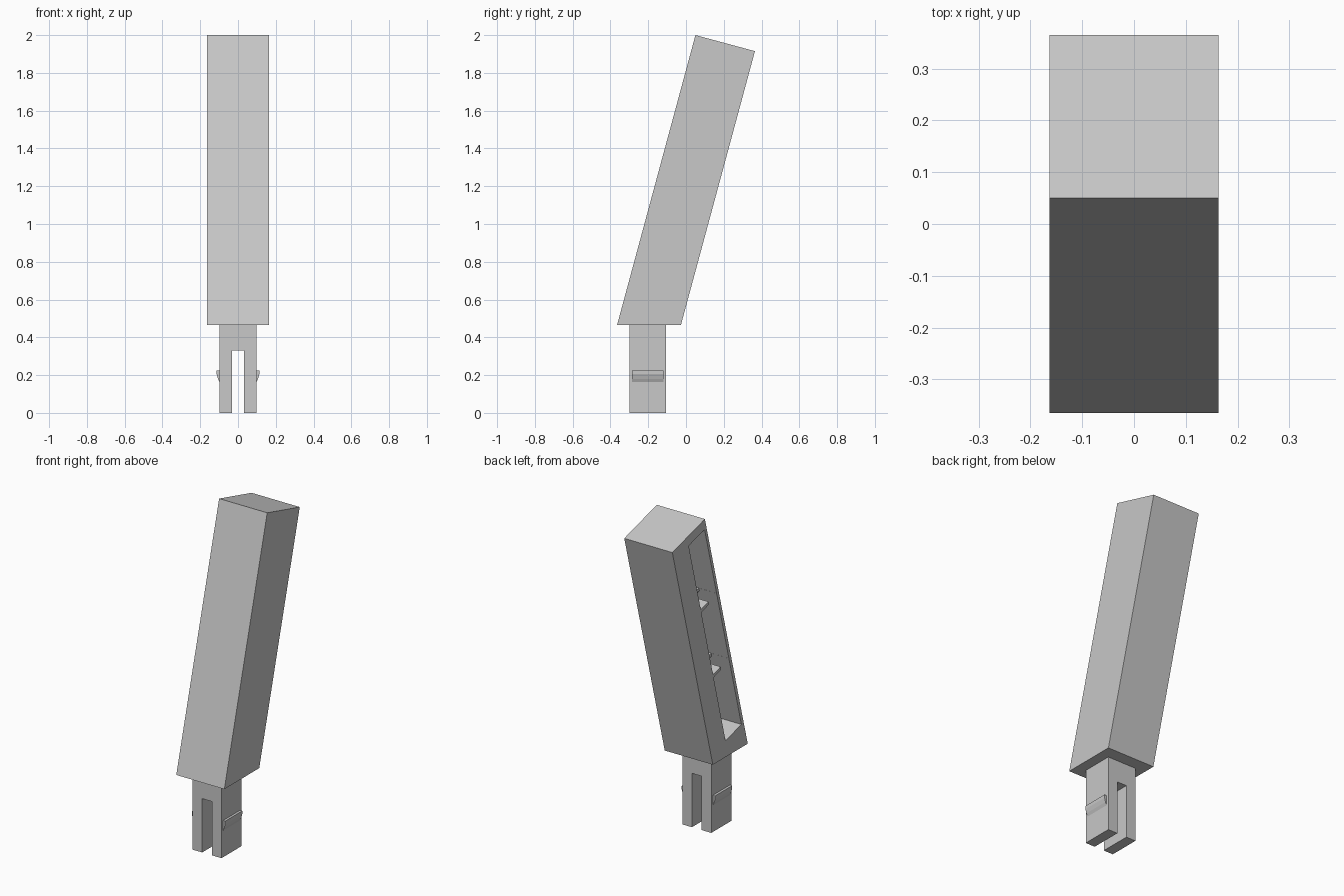
import bpy, bmesh
from math import sin, cos, radians

cube = bpy.data.objects.get("Cube")
if cube:
    bpy.data.objects.remove(cube, do_unlink=True)

grey = bpy.data.materials.new("light_grey_plastic")
grey.use_nodes = True
colour = (0.58, 0.58, 0.58, 1)
grey.diffuse_color = colour
grey.node_tree.nodes["Principled BSDF"].inputs["Base Color"].default_value = colour

TILT = radians(15)
HALF = 0.163


def prism(name, points, start, end, axis):
    """Extrude a profile along x (points are y, z) or along y (points are x, z)."""
    def place(p, t):
        return (t, p[0], p[1]) if axis == "x" else (p[0], t, p[1])
    bm = bmesh.new()
    face = bm.faces.new([bm.verts.new(place(p, start)) for p in points])
    moved = bmesh.ops.extrude_face_region(bm, geom=[face])["geom"]
    shift = place((0, 0), end - start)
    bmesh.ops.translate(bm, vec=shift, verts=[g for g in moved if isinstance(g, bmesh.types.BMVert)])
    bmesh.ops.recalc_face_normals(bm, faces=bm.faces)
    mesh = bpy.data.meshes.new(name)
    bm.to_mesh(mesh)
    bm.free()
    mesh.materials.append(grey)
    obj = bpy.data.objects.new(name, mesh)
    bpy.context.collection.objects.link(obj)
    return obj


def on_side(u, d):
    """Point on the leaning side: u from the back edge, d down from the top."""
    return (0.365 - u * cos(TILT) - d * sin(TILT),
            1.915 + u * sin(TILT) - d * cos(TILT))


def cut(target, u0, u1, d0, d1, depth):
    corners = [on_side(u0, d0), on_side(u1, d0), on_side(u1, d1), on_side(u0, d1)]
    cutter = prism("pocket_cutter", corners, -HALF - 0.05, -HALF + depth, "x")
    cutter.hide_render = True
    mod = target.modifiers.new("pocket", "BOOLEAN")
    mod.operation = "DIFFERENCE"
    mod.solver = "EXACT"
    mod.object = cutter
    bpy.context.view_layer.objects.active = target
    bpy.ops.object.modifier_apply(modifier=mod.name)
    bpy.data.objects.remove(cutter, do_unlink=True)


# Leaning square body with a level underside
body = prism("leaning_body", [(-0.365, 0.465), (-0.027, 0.465), (0.365, 1.915), (0.05, 2.0)],
             -HALF, HALF, "x")

# Long side pocket divided by two thin ribs
for top, bottom in ((0.06, 0.51), (0.53, 0.97), (0.99, 1.437)):
    cut(body, 0.148, 0.307, top, bottom, 0.22)

# Notches through the ribs
for d in (0.52, 0.98):
    cut(body, 0.225, 0.3065, d - 0.02, d + 0.02, 0.12)

# Forked stem
prism("forked_stem", [(-0.098, 0), (-0.033, 0), (-0.033, 0.33), (0.033, 0.33),
                      (0.033, 0), (0.098, 0), (0.098, 0.47), (-0.098, 0.47)],
      -0.3, -0.105, "y")

# Snap barbs on both prongs
for side, label in ((1, "left"), (-1, "right")):
    barb = [(0.09, 0.225), (0.113, 0.225), (0.113, 0.205), (0.106, 0.18), (0.097, 0.16), (0.09, 0.16)]
    prism(label + "_barb", [(side * x, z) for x, z in barb], -0.285, -0.12, "y")
